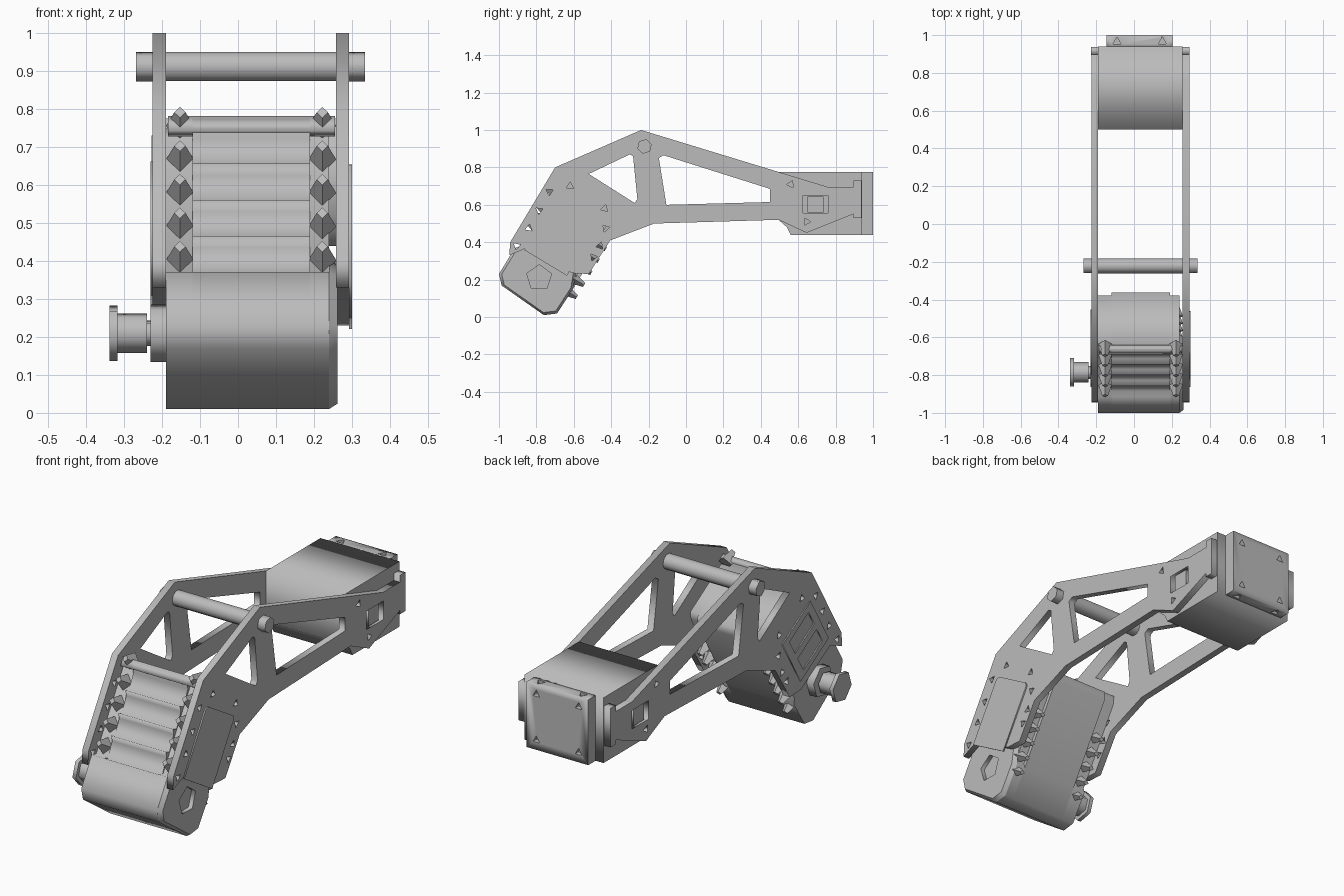
import bpy, bmesh, math
from mathutils import Matrix, Vector

old = bpy.data.objects.get("Cube")
if old:
    bpy.data.objects.remove(old)

# Single grey metal
grey = bpy.data.materials.new("plain_grey")
grey.use_nodes = True
COLOUR = (0.5, 0.5, 0.5, 1)
grey.diffuse_color = COLOUR
grey.node_tree.nodes["Principled BSDF"].inputs["Base Color"].default_value = COLOUR

# Drum housing axes in the side plane: s runs up the drum, t runs backwards
UP = Vector((0.517, 0.856))
BACK = Vector((0.856, -0.517))
ORIGIN = Vector((-1.0, 0.23))
MID = 0.034                      # centre of the frame across x
SIDE_TO_WORLD = Matrix(((0, 0, 1, 0), (1, 0, 0, 0), (0, 1, 0, 0), (0, 0, 0, 1)))


def tilt(s, t):
    return tuple(ORIGIN + UP * s + BACK * t)


def tilted(points):
    return [tilt(s, t) for s, t in points]


def add_mesh(name, bm):
    bmesh.ops.remove_doubles(bm, verts=bm.verts, dist=1e-5)
    bmesh.ops.recalc_face_normals(bm, faces=bm.faces)
    mesh = bpy.data.meshes.new(name)
    bm.to_mesh(mesh)
    bm.free()
    mesh.materials.clear()
    mesh.materials.append(grey)
    ob = bpy.data.objects.new(name, mesh)
    bpy.context.collection.objects.link(ob)
    return ob


def prism(name, loops, x0, x1):
    """Extrude side-plane loops (outline first, then holes) from x0 to x1."""
    curve = bpy.data.curves.new(name, 'CURVE')
    curve.dimensions = '2D'
    curve.fill_mode = 'BOTH'
    curve.extrude = abs(x1 - x0) / 2
    for loop in loops:
        sp = curve.splines.new('POLY')
        sp.points.add(len(loop) - 1)
        for p, (a, b) in zip(sp.points, loop):
            p.co = (a, b, 0, 1)
        sp.use_cyclic_u = True
    tmp = bpy.data.objects.new(name + "_curve", curve)
    bpy.context.collection.objects.link(tmp)
    bpy.context.view_layer.update()
    mesh = bpy.data.meshes.new_from_object(
        tmp.evaluated_get(bpy.context.evaluated_depsgraph_get()))
    bm = bmesh.new()
    bm.from_mesh(mesh)
    bpy.data.objects.remove(tmp)
    bpy.data.curves.remove(curve)
    bpy.data.meshes.remove(mesh)
    bm.transform(Matrix.Translation(((x0 + x1) / 2, 0, 0)) @ SIDE_TO_WORLD)
    return add_mesh(name, bm)


def ngon(centre, radius, sides, turn=0.0):
    return [(centre[0] + radius * math.cos(turn + math.tau * i / sides),
             centre[1] + radius * math.sin(turn + math.tau * i / sides))
            for i in range(sides)]


def box(name, lo, hi):
    return prism(name, [[(lo[1], lo[2]), (hi[1], lo[2]), (hi[1], hi[2]), (lo[1], hi[2])]],
                 lo[0], hi[0])


# Side plates with truss windows and small three-sided bolt holes
outline = [(-0.24, 1.0), (-0.70, 0.80), (-0.94, 0.40), (-0.945, 0.33), (-0.85, 0.37),
           (-0.61, 0.235), (-0.52, 0.23), (-0.405, 0.41), (-0.17, 0.50), (0.495, 0.52),
           (0.645, 0.45), (0.895, 0.55), (0.895, 0.695), (0.76, 0.695)]
front_window = [(-0.52, 0.765), (-0.30, 0.87), (-0.283, 0.86), (-0.26, 0.63), (-0.275, 0.61)]
rear_window = [(-0.145, 0.85), (-0.12, 0.865), (0.45, 0.685), (0.45, 0.615), (-0.105, 0.60)]
end_slot = [(0.625, 0.555), (0.76, 0.555), (0.76, 0.65), (0.625, 0.65)]
bolts = [(-0.73, 0.67), (-0.62, 0.70), (-0.785, 0.57), (-0.84, 0.475), (-0.905, 0.38),
         (-0.435, 0.58), (-0.43, 0.475), (-0.46, 0.38), (-0.495, 0.32),
         (0.56, 0.71), (0.645, 0.51)]
plate_loops = [outline, front_window, rear_window, end_slot]
plate_loops += [ngon(b, 0.022, 3, 0.5 + i) for i, b in enumerate(bolts)]
for side, x0 in (("right", -0.225), ("left", 0.258)):
    prism(side + "_side_plate", plate_loops, x0, x0 + 0.035)
    prism(side + "_slot_insert", [ngon((0.692, 0.602), 0.06, 4, math.pi / 4)],
          x0 + 0.008, x0 + 0.027)

# Cover panels on the outer faces of the plates
cover = tilted([(0.18, 0.05), (0.52, 0.05), (0.535, 0.065), (0.535, 0.30),
                (0.52, 0.315), (0.18, 0.315)])
prism("left_cover", [cover], 0.293, 0.300)
frame = tilted([(0.25, 0.05), (0.535, 0.05), (0.535, 0.315), (0.25, 0.315)])
openings = [tilted([(s, 0.09), (s + 0.09, 0.09), (s + 0.09, 0.27), (s, 0.27)])
            for s in (0.28, 0.41)]
prism("right_cover", [frame] + openings, -0.231, -0.225)

# Drum core with stepped ridges down its front
foot = [(0.14, 0.38), (-0.02, 0.375), (-0.064, 0.319), (-0.045, 0.044), (0.0, 0.0)]
STEP, FIRST = 0.111, 0.165
ridges = [(FIRST, 0.0)]
for i in range(4):
    s = FIRST + i * STEP
    ridges += [(s + 0.005, 0.032), (s + STEP * 0.8, 0.022), (s + STEP, 0.0)]
core = foot + ridges + [(0.637, 0.0), (0.637, 0.36), (0.60, 0.38)]
prism("drum_core", [tilted(core)], -0.12, 0.19)

# Drum end sections, recessed behind the teeth
end = foot + [(FIRST, 0.0), (FIRST + 0.01, 0.035), (0.60, 0.035), (0.637, 0.05),
              (0.637, 0.34), (0.60, 0.36), (0.16, 0.36)]
prism("right_drum_end", [tilted(end)], -0.19, -0.12)
prism("left_drum_end", [tilted(end)], 0.19, 0.24)
top_edge = tilted([(0.60, 0.0), (0.645, 0.0), (0.645, 0.03), (0.60, 0.03)])
prism("drum_top_edge", [top_edge], -0.185, 0.255)

# Bearing cap with a five-sided socket, tapered at its outer face
AXLE = (-0.785, 0.21)
cap = prism("left_bearing_cap",
            [tilted(foot + [(0.16, 0.0), (0.24, 0.06), (0.24, 0.34)]), ngon(AXLE, 0.07, 5, 0.3)],
            0.24, 0.262)
for v in cap.data.vertices:
    off = Vector((v.co.y, v.co.z)) - Vector(AXLE)
    if v.co.x > 0.25 and off.length > 0.1:
        v.co.y, v.co.z = Vector(AXLE) + off * 0.93

# Jagged teeth along both edges of the drum, front and back
bm = bmesh.new()
for x in (-0.153, 0.222):
    for i in range(5):
        for s, t, facing in ((FIRST + 0.06 + i * STEP * 0.93, 0.005, -1),
                             (0.11 + i * 0.075, 0.385, 1)):
            y, z = tilt(s, t)
            axis = Vector((0, BACK.x, BACK.y)) * facing
            up = Vector((0, UP.x, UP.y))
            rot = Matrix((axis.cross(up), up, axis)).transposed().to_4x4()
            size = Matrix.Diagonal((0.037, 0.042 if facing < 0 else 0.03, 1, 1))
            bmesh.ops.create_cone(bm, cap_ends=True, segments=4, radius1=1, radius2=0.4,
                                  depth=0.07, matrix=Matrix.Translation((x, y, z)) @ rot @ size)
add_mesh("drum_teeth", bm)

# Drive hub on the right side
prism("hub_disc", [ngon(AXLE, 0.08, 6, 0.2)], -0.23, -0.19)
prism("hub_shaft", [ngon(AXLE, 0.035, 6, 0.2)], -0.25, -0.22)
hub = prism("hub_barrel", [ngon(AXLE, 0.055, 6, 0.2)], -0.32, -0.24)
prism("hub_flange", [ngon(AXLE, 0.077, 6, 0.2)], -0.338, -0.318)

# Cross bar and its nuts
BAR = (-0.222, 0.912)
prism("cross_bar", [ngon(BAR, 0.04, 10)], -0.19, 0.258)
for name, a, b in (("right_nut", -0.268, -0.225), ("left_nut", 0.293, 0.335)):
    prism(name, [ngon(BAR, 0.04, 6, 0.3)], a, b)

# Rear mounting block
block = [(0.50, 0.775), (0.50, 0.515), (0.54, 0.48), (0.56, 0.44), (0.94, 0.44), (0.94, 0.775)]
prism("rear_block", [block], -0.19, 0.258)
box("rear_flange", (-0.228, 0.895, 0.53), (0.293, 0.938, 0.73))

# End cap: a core with notched corner blocks around bolt pockets
Y0, Y1 = 0.935, 1.0
end_cap = box("end_cap", (-0.145, Y0, 0.44), (0.205, Y1, 0.775))
bm = bmesh.new()
for x in (-0.145 + 0.055, 0.205 - 0.055):
    for z in (0.44 + 0.05, 0.775 - 0.05):
        place = Matrix.Translation((x, Y1, z)) @ Matrix.Rotation(math.pi / 2, 4, 'X')
        bmesh.ops.create_cone(bm, cap_ends=True, segments=3, radius1=0.022, radius2=0.022,
                              depth=0.05, matrix=place)
    for z in (0.44, 0.775):
        bmesh.ops.create_cone(bm, cap_ends=True, segments=3, radius1=0.025, radius2=0.025,
                              depth=0.03, matrix=Matrix.Translation((x, 0.965, z)))
pockets = add_mesh("pocket_cutter", bm)
pockets.hide_render = True
pockets.hide_set(True)
pockets.display_type = 'WIRE'
cut = end_cap.modifiers.new("pockets", 'BOOLEAN')
cut.operation = 'DIFFERENCE'
cut.solver = 'EXACT'
cut.object = pockets
